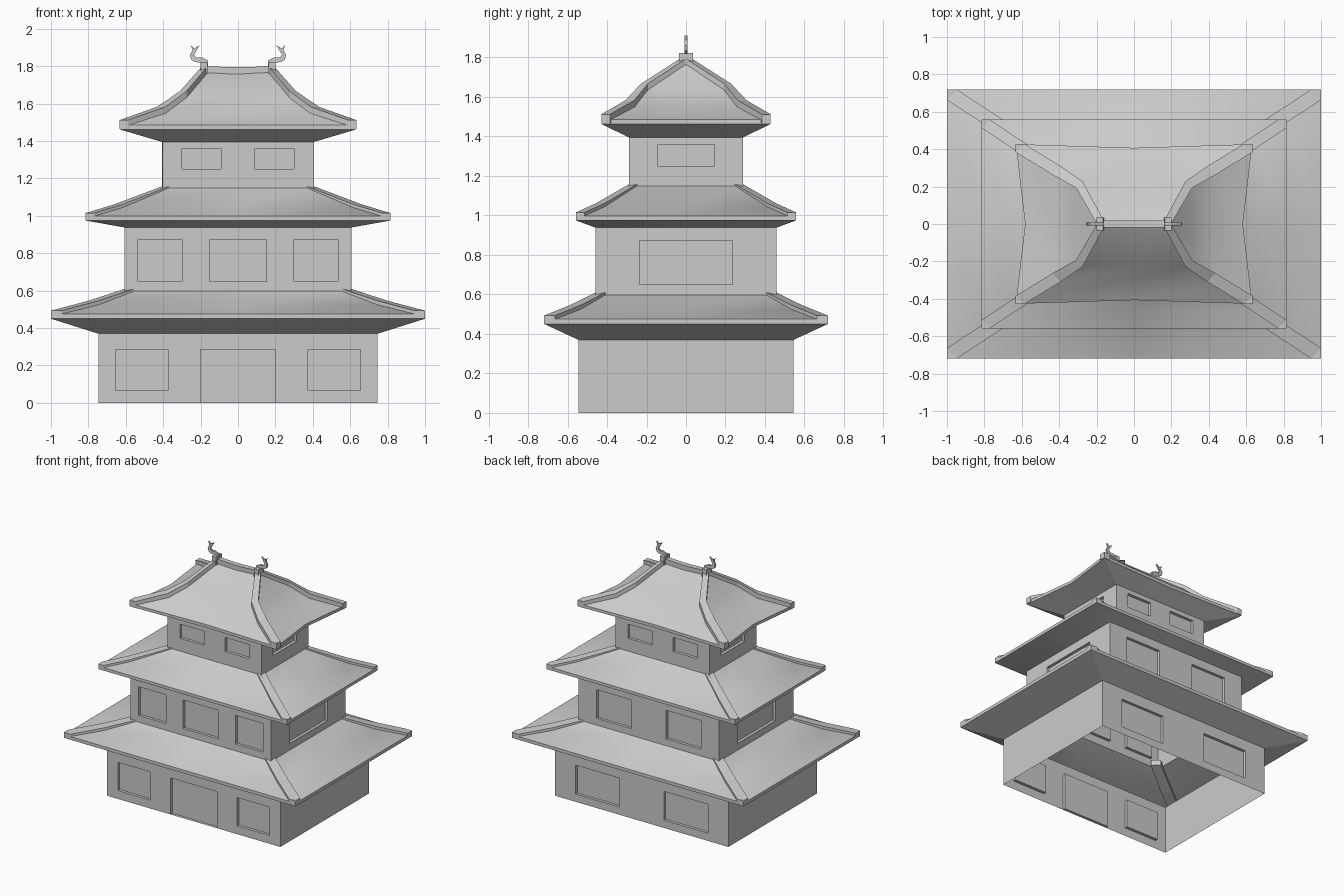
import bpy, bmesh, math
from mathutils import Vector, Matrix

if "Cube" in bpy.data.objects:
    bpy.data.objects.remove(bpy.data.objects["Cube"])


def finish(name, bm, fix=True, smooth=False):
    if fix:
        bmesh.ops.recalc_face_normals(bm, faces=bm.faces)
    me = bpy.data.meshes.new(name)
    bm.to_mesh(me)
    bm.free()
    ob = bpy.data.objects.new(name, me)
    bpy.context.collection.objects.link(ob)
    if smooth:
        bpy.ops.object.select_all(action='DESELECT')
        ob.select_set(True)
        bpy.context.view_layer.objects.active = ob
        bpy.ops.object.shade_smooth_by_angle(angle=math.radians(30))
    return ob


def face(bm, pts):
    return bm.faces.new([bm.verts.new(p) for p in pts])


def walls(name, hx, hy, z0, z1, front, right, back, left, depth=0.022):
    """Open storey shell; each side lists recessed panels (u0, u1, bottom, top)."""
    bm = bmesh.new()
    for i, panels in enumerate((front, right, back, left)):
        rot = Matrix.Rotation(i * math.pi / 2, 3, 'Z')
        half, off = (hx, hy) if i % 2 == 0 else (hy, hx)

        def quad(pts):
            face(bm, [rot @ Vector((u, d - off, z)) for u, z, d in pts])

        def flat(a, b, c, e, d=0):
            if b - a > 1e-5 and e - c > 1e-5:
                quad([(a, c, d), (b, c, d), (b, e, d), (a, e, d)])

        u = -half
        for a, b, c, e in sorted(panels):
            flat(u, a, z0, z1)
            flat(a, b, z0, c)
            flat(a, b, e, z1)
            flat(a, b, c, e, depth)
            D = depth
            quad([(a, c, 0), (a, c, D), (a, e, D), (a, e, 0)])
            quad([(b, e, 0), (b, e, D), (b, c, D), (b, c, 0)])
            quad([(a, c, 0), (b, c, 0), (b, c, D), (a, c, D)])
            quad([(a, e, D), (b, e, D), (b, e, 0), (a, e, 0)])
            u = b
        flat(u, half, z0, z1)
    bmesh.ops.remove_doubles(bm, verts=bm.verts, dist=1e-5)
    finish(name, bm, fix=False)


def roof(name, rings, cap=None):
    """Loft rings (half x, half y, z, bow x, bow y) from soffit to top."""
    bm = bmesh.new()
    loops = []
    for x, y, z, bx, by in rings:
        plan = [(x, y), (0, y - by), (-x, y), (-x + bx, 0),
                (-x, -y), (0, -y + by), (x, -y), (x - bx, 0)]
        loops.append([bm.verts.new((px, py, z)) for px, py in plan])
    for lo, hi in zip(loops, loops[1:]):
        for i in range(8):
            j = (i + 1) % 8
            bm.faces.new((lo[i], lo[j], hi[j], hi[i]))
    if cap:  # gabled crown: two slopes and two leaning gables
        t = loops[-1]
        cx, cz, sag = cap
        r, m, l = [bm.verts.new((x, 0, z)) for x, z in
                   ((cx, cz), (0, cz - sag), (-cx, cz))]
        for f in ((t[0], t[1], m, r), (t[1], t[2], l, m), (t[4], t[5], m, l),
                  (t[5], t[6], r, m), (t[2], t[3], l), (t[3], t[4], l),
                  (t[6], t[7], r), (t[7], t[0], r)):
            bm.faces.new(f)
    finish(name, bm, smooth=True)


def hips(name, path, lift):
    """Raised bands over the four hips; path points are (x, y, z, width)."""
    for sx in (1, -1):
        for sy in (1, -1):
            bm = bmesh.new()
            secs = []
            for x, y, z, w in path:
                plan = ((x - w, y), (x, y), (x, y - w))
                secs.append([bm.verts.new((sx * px, sy * py, z + dz))
                             for dz in (-0.02, lift) for px, py in plan])
            for p, q in zip(secs, secs[1:]):
                for a, b in ((0, 2), (2, 5), (5, 3), (3, 0)):
                    bm.faces.new((p[a], p[b], q[b], q[a]))
            s, e = secs[0], secs[-1]
            # pointed eave end and plain upper end
            for f in ((s[0], s[1], s[2]), (s[3], s[4], s[5]),
                      (s[0], s[1], s[4], s[3]), (s[1], s[2], s[5], s[4]),
                      (e[0], e[2], e[5], e[3])):
                bm.faces.new(f)
            finish(f"{name}_{'right' if sx > 0 else 'left'}_{'back' if sy > 0 else 'front'}", bm)


def extrude(name, outline, half):
    """Extrude an x-z outline symmetrically along y."""
    bm = bmesh.new()
    f = face(bm, [(x, -half, z) for x, z in outline])
    g = bmesh.ops.extrude_face_region(bm, geom=[f])
    bmesh.ops.translate(bm, vec=(0, 2 * half, 0),
                        verts=[v for v in g['geom'] if isinstance(v, bmesh.types.BMVert)])
    finish(name, bm)


def pair(a, b, c, e):
    return [(-b, -a, c, e), (a, b, c, e)]


# storeys
walls("lower_walls", 0.747, 0.545, 0, 0.37,
      pair(0.375, 0.655, 0.065, 0.285) + [(-0.2, 0.2, 0, 0.285)],
      [], pair(0.19, 0.57, 0.06, 0.285), [])
side2 = [(-0.235, 0.235, 0.65, 0.873)]
walls("middle_walls", 0.607, 0.459, 0.59, 0.938,
      pair(0.30, 0.535, 0.65, 0.873) + [(-0.153, 0.153, 0.65, 0.873)],
      side2, pair(0.15, 0.45, 0.65, 0.873), side2)
side3 = [(-0.145, 0.145, 1.25, 1.36)]
top3 = pair(0.09, 0.30, 1.25, 1.36)
walls("upper_walls", 0.405, 0.289, 1.145, 1.395, top3, side3, top3, side3)

# roofs
roof("lower_roof", [(0.747, 0.545, 0.37, 0, 0), (1, 0.718, 0.45, 0, 0),
                    (1, 0.718, 0.475, 0, 0), (0.8, 0.587, 0.525, 0, 0),
                    (0.607, 0.459, 0.597, 0, 0)])
roof("middle_roof", [(0.607, 0.459, 0.938, 0, 0), (0.815, 0.558, 0.975, 0, 0),
                     (0.815, 0.558, 0.998, 0, 0), (0.66, 0.455, 1.045, 0, 0),
                     (0.405, 0.289, 1.15, 0, 0)])
roof("upper_roof", [(0.405, 0.289, 1.395, 0, 0), (0.632, 0.427, 1.462, 0.05, 0.02),
                    (0.632, 0.427, 1.485, 0.05, 0.02), (0.43, 0.305, 1.55, 0.015, 0.01),
                    (0.31, 0.225, 1.635, 0, 0)], cap=(0.185, 1.78, 0.01))

# hip bands
hips("lower_hip", [(1, 0.718, 0.472, 0.055), (0.8, 0.587, 0.525, 0.055),
                   (0.57, 0.435, 0.6, 0.05)], 0.021)
hips("middle_hip", [(0.815, 0.558, 0.995, 0.045), (0.66, 0.455, 1.042, 0.045),
                    (0.385, 0.275, 1.146, 0.04)], 0.02)
hips("upper_hip", [(0.634, 0.429, 1.485, 0.045), (0.435, 0.308, 1.555, 0.045),
                   (0.31, 0.228, 1.64, 0.035), (0.195, 0.025, 1.77, 0.03)], 0.027)

# main ridge, end blocks and fish-tail finials
extrude("main_ridge", [(-0.18, 1.755), (0.18, 1.755), (0.18, 1.803), (0.09, 1.797),
                       (0, 1.795), (-0.09, 1.797), (-0.18, 1.803)], 0.02)
tail = [(0.16, 1.80), (0.16, 1.83), (0.195, 1.848), (0.225, 1.848), (0.235, 1.863),
        (0.222, 1.883), (0.205, 1.912), (0.235, 1.895), (0.252, 1.912), (0.243, 1.888),
        (0.257, 1.86), (0.25, 1.835), (0.23, 1.822), (0.2, 1.82), (0.19, 1.80)]
for s, side in ((1, "right"), (-1, "left")):
    extrude(f"ridge_block_{side}", [(s * x, z) for x, z in
            ((0.16, 1.76), (0.2, 1.76), (0.2, 1.822), (0.165, 1.822))], 0.036)
    extrude(f"tail_finial_{side}", [(s * x, z) for x, z in tail], 0.007)
